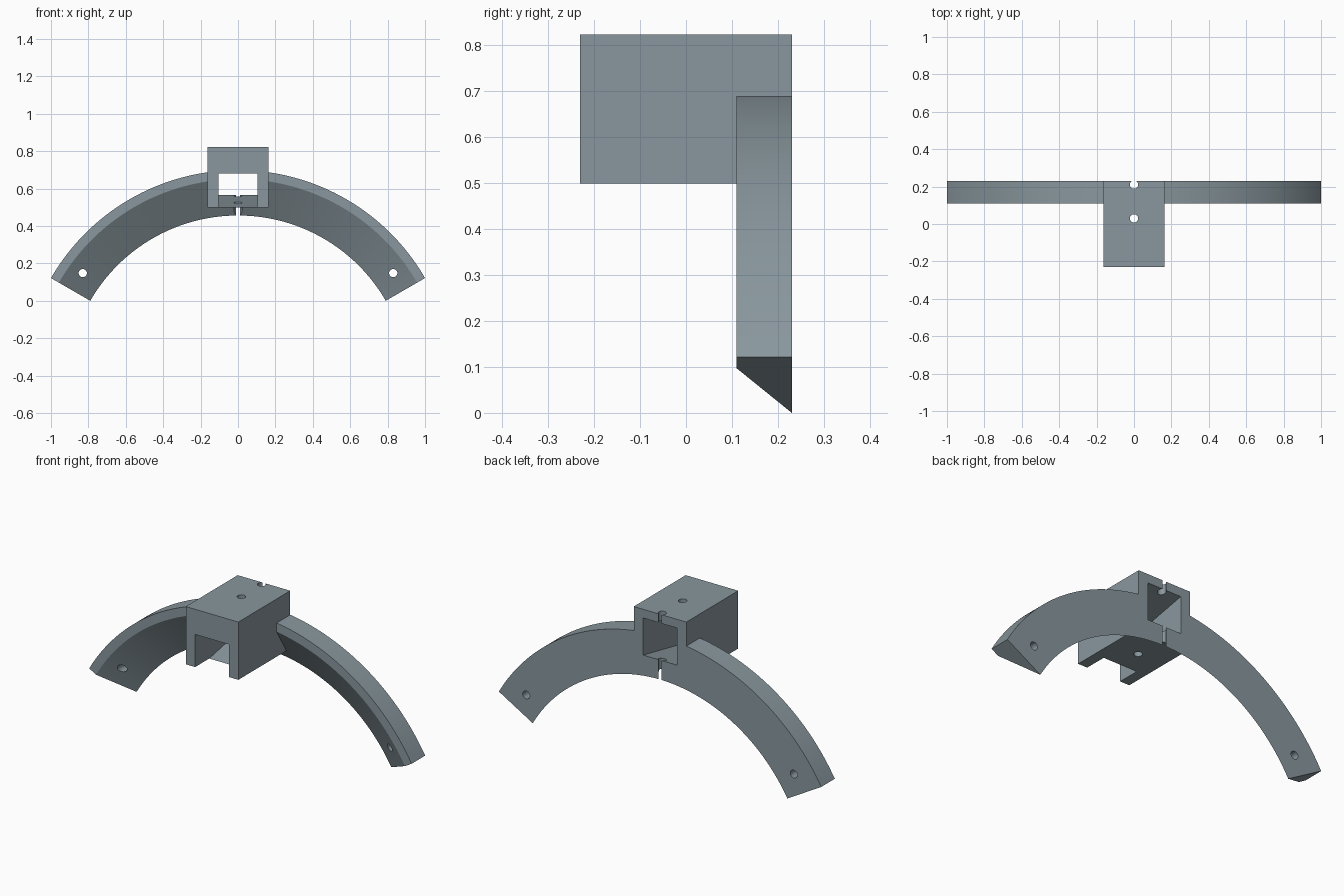
import bpy, bmesh, math
from mathutils import Vector, Matrix

if "Cube" in bpy.data.objects:
    bpy.data.objects.remove(bpy.data.objects["Cube"])


def make_object(name, bm):
    bmesh.ops.recalc_face_normals(bm, faces=bm.faces)
    mesh = bpy.data.meshes.new(name)
    bm.to_mesh(mesh)
    bm.free()
    obj = bpy.data.objects.new(name, mesh)
    bpy.context.collection.objects.link(obj)
    return obj


def prism_x(name, profile, half_width):
    """Extrude a (y, z) profile along x, centred on x = 0."""
    bm = bmesh.new()
    face = bm.faces.new([bm.verts.new((-half_width, y, z)) for y, z in profile])
    ext = bmesh.ops.extrude_face_region(bm, geom=[face])
    verts = [v for v in ext["geom"] if isinstance(v, bmesh.types.BMVert)]
    bmesh.ops.translate(bm, verts=verts, vec=(2 * half_width, 0, 0))
    return make_object(name, bm)


def drill(name, centre, radius, depth, along_y=False):
    bm = bmesh.new()
    rot = Matrix.Rotation(math.pi / 2, 4, 'X') if along_y else Matrix()
    bmesh.ops.create_cone(bm, cap_ends=True, segments=40, radius1=radius,
                          radius2=radius, depth=depth,
                          matrix=Matrix.Translation(centre) @ rot)
    return make_object(name, bm)


# Curved bracket: bevelled section swept through 120 degrees
CENTRE_Z, STEPS = -0.456, 96
section = [(1.1547, 0.11), (1.1547, 0.23), (0.912, 0.23), (1.106, 0.11)]  # radius, y
bm = bmesh.new()
rings = []
for i in range(STEPS + 1):
    a = math.radians(30 + 120 * i / STEPS)
    rings.append([bm.verts.new((r * math.cos(a), y, CENTRE_Z + r * math.sin(a)))
                  for r, y in section])
for p, q in zip(rings, rings[1:]):
    for k in range(4):
        n = (k + 1) % 4
        bm.faces.new((p[k], p[n], q[n], q[k]))
bm.faces.new(rings[0])
bm.faces.new(rings[-1])
bracket = make_object("curved_bracket", bm)

# Socket block on the crown of the arch
block = prism_x("socket_block", [(-0.23, 0.498), (0.23, 0.498), (0.23, 0.822), (-0.23, 0.822)], 0.163)

# Tilted square channel through the block
SLOPE = 0.2


def sloped(y, z_back):
    return (y, z_back + (y - 0.23) * SLOPE)


channel = prism_x("channel_cutter", [sloped(-0.4, 0.565), sloped(0.4, 0.565),
                                     sloped(0.4, 0.773), sloped(-0.4, 0.773)], 0.105)

# Screw holes: two vertical through the block, one at each end of the arch
cutters = [channel]
for y in (0.03, 0.2105):
    cutters.append(drill("block_hole_cutter", Vector((0, y, 0.6)), 0.022, 1.0))
for side in (-1, 1):
    cutters.append(drill("end_hole_cutter", Vector((side * 0.83, 0.15, 0.148)), 0.022, 0.6, True))

# Join the parts and cut the openings
for tool, op in [(block, 'UNION')] + [(c, 'DIFFERENCE') for c in cutters]:
    mod = bracket.modifiers.new(tool.name, 'BOOLEAN')
    mod.operation, mod.solver, mod.object = op, 'EXACT', tool
    tool.hide_render = True
deps = bpy.context.evaluated_depsgraph_get()
final = bpy.data.meshes.new_from_object(bracket.evaluated_get(deps))
bracket.modifiers.clear()
bracket.data = final
for tool in [block] + cutters:
    bpy.data.objects.remove(tool)

# Slate grey finish
slate = bpy.data.materials.new("slate_grey")
slate.diffuse_color = (0.25, 0.31, 0.34, 1)
slate.use_nodes = True
slate.node_tree.nodes["Principled BSDF"].inputs["Base Color"].default_value = slate.diffuse_color
final.materials.clear()
final.materials.append(slate)

# Smooth curves, crisp edges
bpy.context.view_layer.objects.active = bracket
bracket.select_set(True)
bpy.ops.object.shade_smooth_by_angle(angle=math.radians(25))
